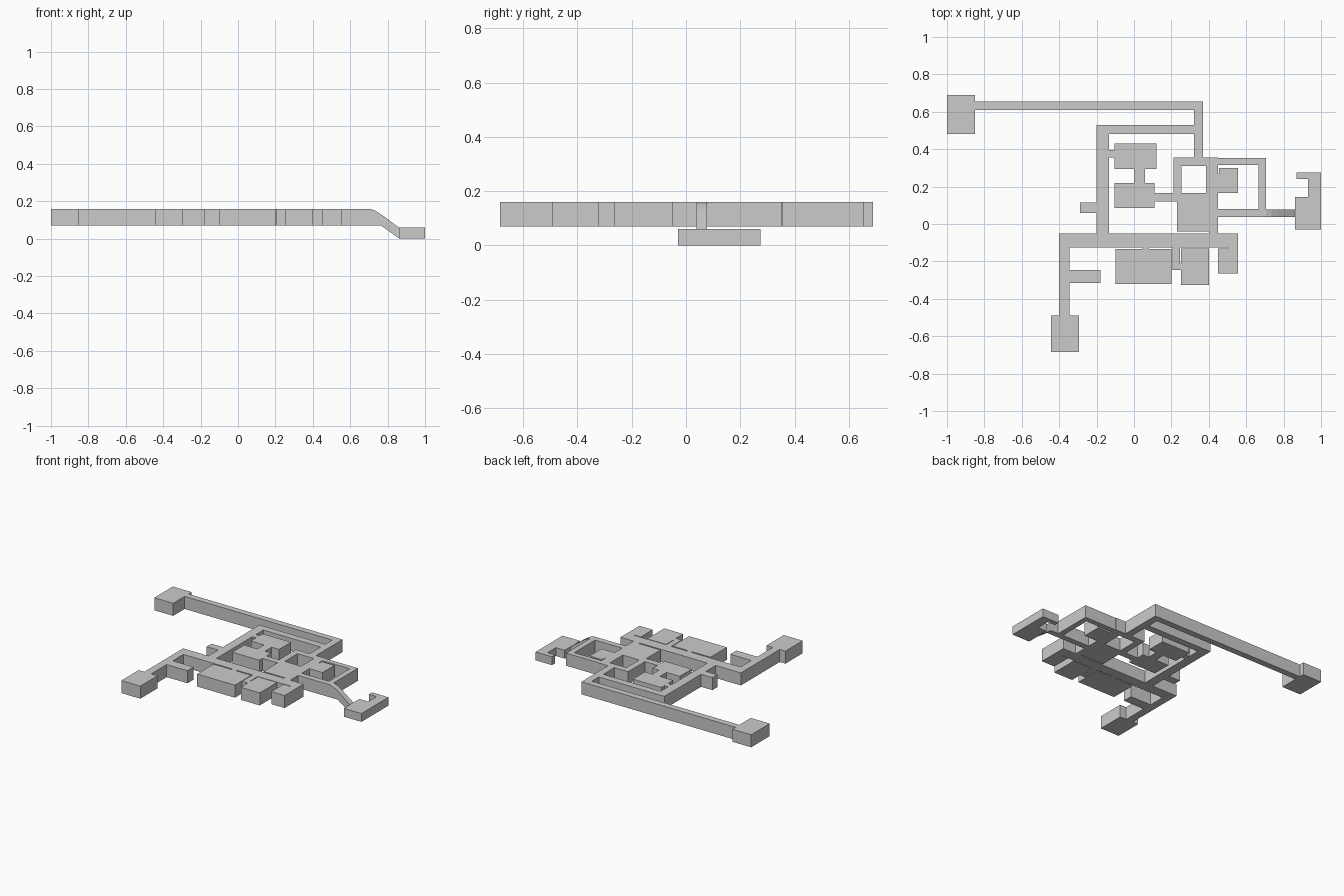
import bpy, bmesh

if "Cube" in bpy.data.objects:
    bpy.data.objects.remove(bpy.data.objects["Cube"])

HIGH = (0.07, 0.16)   # upper storey floor / ceiling
LOW = (0.0, 0.06)     # lower storey floor / ceiling


def make_object(name, bm):
    bmesh.ops.recalc_face_normals(bm, faces=bm.faces)
    mesh = bpy.data.meshes.new(name)
    bm.to_mesh(mesh)
    bm.free()
    obj = bpy.data.objects.new(name, mesh)
    bpy.context.collection.objects.link(obj)
    return obj


def extrude(name, profile, offset):
    bm = bmesh.new()
    face = bm.faces.new([bm.verts.new(p) for p in profile])
    res = bmesh.ops.extrude_face_region(bm, geom=[face], use_keep_orig=True)
    verts = [v for v in res["geom"] if isinstance(v, bmesh.types.BMVert)]
    bmesh.ops.translate(bm, verts=verts, vec=offset)
    return make_object(name, bm)


def block(name, x0, x1, y0, y1, level=HIGH):
    z0, z1 = level
    return extrude(name, [(x0, y0, z0), (x1, y0, z0), (x1, y1, z0), (x0, y1, z0)],
                   (0, 0, z1 - z0))


# Upper storey: rooms, as x range then y range
rooms = {
    "far_west_room": (-1.0, -0.85, 0.48, 0.69),
    "upper_inner_room": (-0.105, 0.12, 0.295, 0.43),
    "lower_inner_room": (-0.105, 0.11, 0.085, 0.22),
    "central_room": (0.23, 0.40, -0.04, 0.12),
    "small_east_room": (0.455, 0.555, 0.165, 0.30),
    "large_south_room": (-0.10, 0.20, -0.32, -0.135),
    "middle_south_room": (0.25, 0.40, -0.325, -0.13),
    "east_south_room": (0.45, 0.555, -0.265, -0.13),
    "front_room": (-0.445, -0.295, -0.685, -0.49),
    "west_alcove": (-0.29, -0.20, 0.06, 0.115),
    "side_alcove": (-0.345, -0.18, -0.315, -0.245),
}

# Upper storey: corridors and doorways
corridors = {
    "long_north_corridor": (-0.85, 0.37, 0.61, 0.655),
    "north_link": (0.32, 0.37, 0.355, 0.61),
    "inner_north_corridor": (-0.20, 0.32, 0.48, 0.53),
    "west_corridor": (-0.20, -0.135, -0.05, 0.48),
    "main_hall": (-0.40, 0.555, -0.125, -0.05),
    "front_corridor": (-0.40, -0.345, -0.49, -0.125),
    "inner_doorway": (-0.135, -0.105, 0.355, 0.395),
    "inner_room_link": (0.0, 0.06, 0.22, 0.295),
    "middle_corridor": (0.11, 0.40, 0.12, 0.165),
    "loop_west": (0.21, 0.255, 0.165, 0.31),
    "loop_north": (0.21, 0.45, 0.31, 0.355),
    "loop_east_edge": (0.385, 0.40, 0.165, 0.31),
    "east_corridor": (0.40, 0.45, -0.05, 0.31),
    "outer_north_corridor": (0.45, 0.705, 0.315, 0.352),
    "outer_east_corridor": (0.665, 0.705, 0.08, 0.315),
    "ramp_corridor": (0.45, 0.705, 0.038, 0.08),
    "small_room_doorway": (0.45, 0.455, 0.165, 0.27),
    "large_room_doorway": (0.045, 0.08, -0.135, -0.125),
    "middle_room_passage": (0.205, 0.245, -0.245, -0.125),
    "middle_room_doorway": (0.245, 0.25, -0.245, -0.21),
    "south_east_doorway": (0.505, 0.555, -0.13, -0.125),
}
for name, rect in {**rooms, **corridors}.items():
    block(name, *rect)

# Ramp down to the lower storey
y0, y1 = 0.038, 0.078
ramp = [(0.705, 0.07), (0.765, 0.07), (0.86, 0.002), (0.86, 0.06),
        (0.77, 0.127), (0.735, 0.149), (0.705, 0.16)]
extrude("ramp", [(x, y0, z) for x, z in ramp], (0, y1 - y0, 0))

# Lower storey with its hooked passage
block("lower_room", 0.86, 1.0, -0.03, 0.145, LOW)
block("lower_passage", 0.93, 1.0, 0.145, 0.275, LOW)
block("lower_hook", 0.87, 0.93, 0.24, 0.275, LOW)
